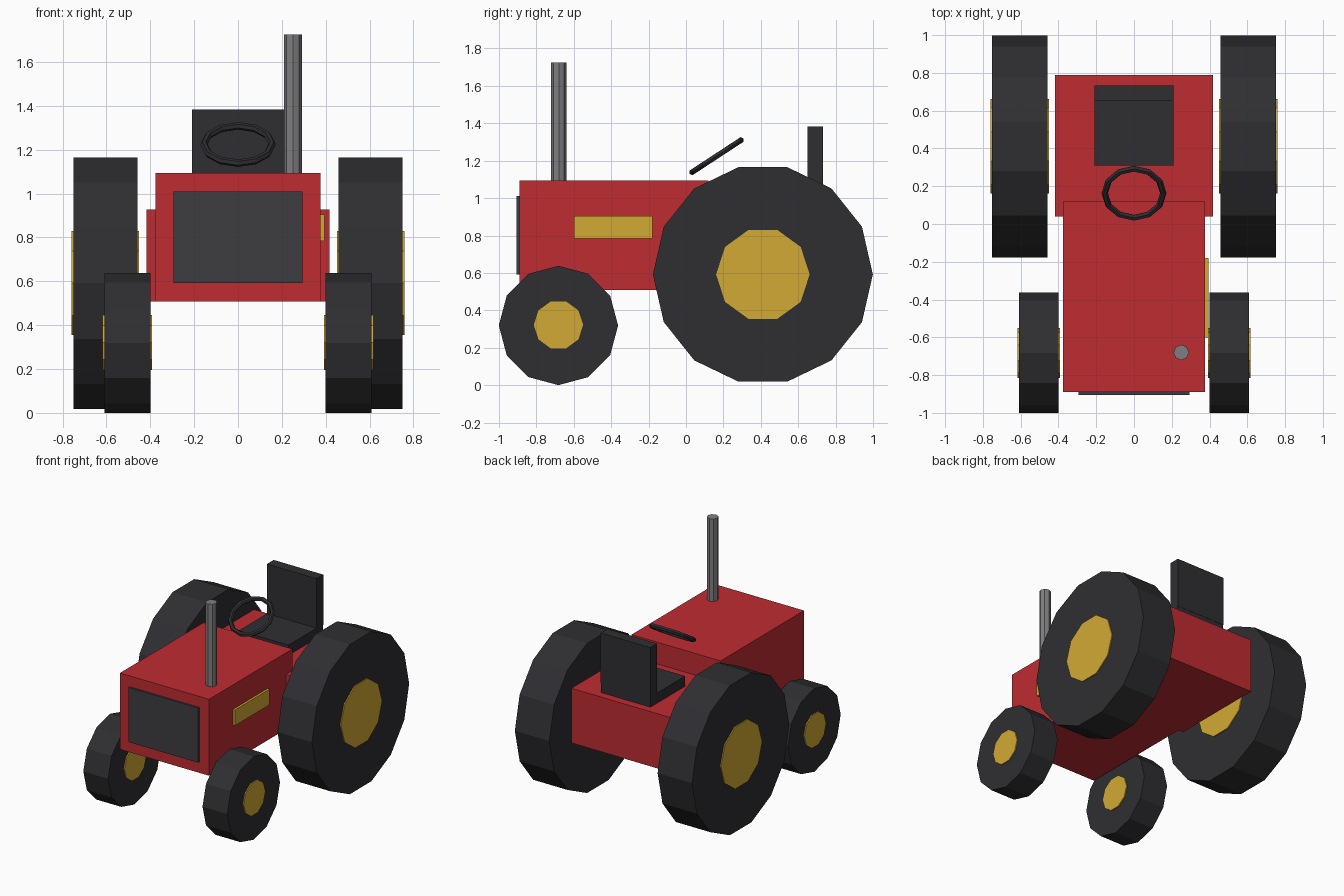
import bpy, bmesh
from math import cos, sin, tau
from mathutils import Matrix, Vector

if "Cube" in bpy.data.objects:
    bpy.data.objects.remove(bpy.data.objects["Cube"])


def material(name, rgb):
    m = bpy.data.materials.new(name)
    m.diffuse_color = (*rgb, 1)
    m.use_nodes = True
    m.node_tree.nodes["Principled BSDF"].inputs["Base Color"].default_value = m.diffuse_color
    return m


RED = material("red_paint", (0.52, 0.025, 0.032))
DARK = material("dark_rubber", (0.028, 0.027, 0.031))
GRILLE = material("grille_grey", (0.047, 0.045, 0.05))
YELLOW = material("yellow_paint", (0.64, 0.40, 0.035))
STEEL = material("steel", (0.21, 0.21, 0.22))


def finish(name, bm, mat):
    bmesh.ops.recalc_face_normals(bm, faces=bm.faces)
    mesh = bpy.data.meshes.new(name)
    bm.to_mesh(mesh)
    bm.free()
    mesh.materials.append(mat)
    obj = bpy.data.objects.new(name, mesh)
    bpy.context.collection.objects.link(obj)
    return obj


def box(name, lo, hi, mat):
    lo, hi = Vector(lo), Vector(hi)
    bm = bmesh.new()
    bmesh.ops.create_cube(bm, size=1, matrix=Matrix.LocRotScale((lo + hi) / 2, None, hi - lo))
    return finish(name, bm, mat)


def cylinder(name, center, radius, length, sides, mat, axis="X"):
    """Flat-sided prism along X or Z with a corner on the Y axis."""
    bm = bmesh.new()
    rings = []
    for end in (-length / 2, length / 2):
        ring = []
        for i in range(sides):
            u, v = radius * cos(tau * i / sides), radius * sin(tau * i / sides)
            ring.append(bm.verts.new((end, u, v) if axis == "X" else (v, u, end)))
        bm.faces.new(ring)
        rings.append(ring)
    a, b = rings
    for i in range(sides):
        j = (i + 1) % sides
        bm.faces.new((a[i], a[j], b[j], b[i]))
    obj = finish(name, bm, mat)
    obj.location = center
    return obj


# Body: engine hood and wider rear section
box("hood", (-0.377, -0.89, 0.508), (0.377, 0.12, 1.093), RED)
box("rear_body", (-0.418, 0.04, 0.508), (0.418, 0.79, 0.927), RED)

# Grille and the panel on the right side of the hood
box("grille", (-0.295, -0.905, 0.592), (0.295, -0.88, 1.01), GRILLE)
box("side_panel", (0.36, -0.60, 0.785), (0.394, -0.18, 0.905), YELLOW)

# Exhaust pipe
cylinder("exhaust_pipe", (0.25, -0.68, 1.4), 0.041, 0.65, 8, STEEL, "Z")

# Seat
box("seat_base", (-0.21, 0.31, 0.92), (0.21, 0.73, 1.005), DARK)
box("seat_back", (-0.21, 0.65, 1.0), (0.21, 0.732, 1.384), DARK)

# Tilted steering wheel
bpy.ops.mesh.primitive_torus_add(
    major_segments=12, minor_segments=6, major_radius=0.155, minor_radius=0.017,
    location=(0, 0.163, 1.224), rotation=(0.58, 0, 0))
wheel = bpy.context.object
wheel.name = "steering_wheel"
wheel.data.materials.append(DARK)

# Wheels: tire with a hub showing on both faces, left and right
for side, s in (("left", -1), ("right", 1)):
    rear = (s * 0.605, 0.411, 0.592)
    cylinder(f"rear_tire_{side}", rear, 0.588, 0.292, 14, DARK)
    cylinder(f"rear_hub_{side}", rear, 0.25, 0.308, 10, YELLOW)
    front = (s * 0.505, -0.682, 0.319)
    cylinder(f"front_tire_{side}", front, 0.319, 0.21, 12, DARK)
    cylinder(f"front_hub_{side}", (front[0], front[1], 0.322), 0.132, 0.226, 10, YELLOW)
